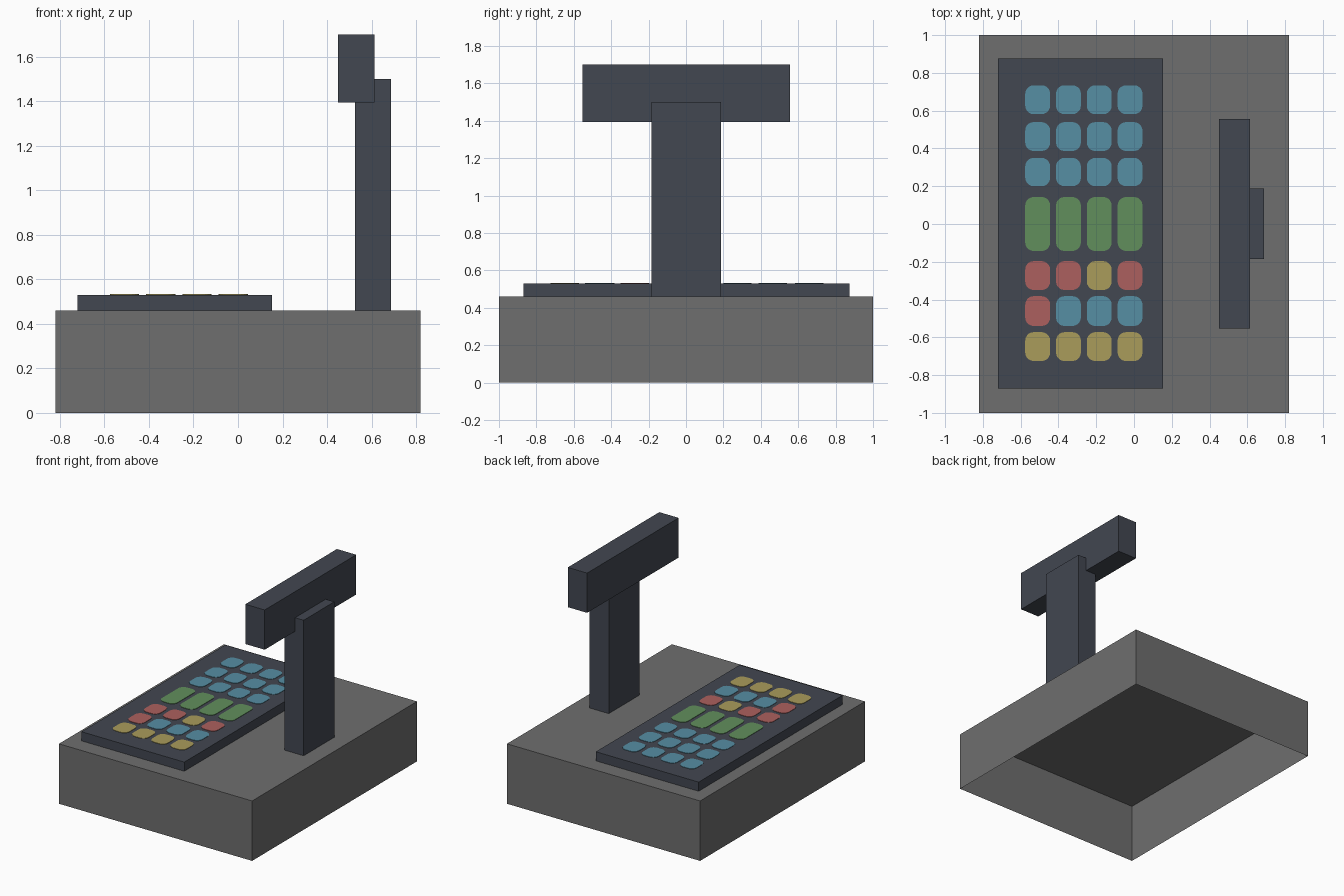
import bpy, bmesh, math

if "Cube" in bpy.data.objects:
    bpy.data.objects.remove(bpy.data.objects["Cube"])


def srgb(r, g, b):
    lin = [c / 255 / 12.92 if c < 10 else ((c / 255 + 0.055) / 1.055) ** 2.4 for c in (r, g, b)]
    return (*lin, 1.0)


def material(name, rgb):
    m = bpy.data.materials.new(name)
    m.diffuse_color = srgb(*rgb)
    m.use_nodes = True
    m.node_tree.nodes["Principled BSDF"].inputs["Base Color"].default_value = m.diffuse_color
    return m


GREY = material("grey_base", (110, 110, 110))
DARK = material("dark_slate", (66, 71, 81))
BLUE = material("key_blue", (86, 142, 163))
GREEN = material("key_green", (97, 143, 92))
RED = material("key_red", (172, 96, 94))
YELLOW = material("key_yellow", (170, 156, 91))


def finish(name, bm, mat):
    bmesh.ops.recalc_face_normals(bm, faces=bm.faces)
    me = bpy.data.meshes.new(name)
    bm.to_mesh(me)
    bm.free()
    me.materials.append(mat)
    ob = bpy.data.objects.new(name, me)
    bpy.context.collection.objects.link(ob)
    return ob


def box(name, x, y, z, mat, open_bottom=False):
    bm = bmesh.new()
    bmesh.ops.create_cube(bm, size=1)
    for v in bm.verts:
        v.co = [lo + (c + 0.5) * (hi - lo) for c, (lo, hi) in zip(v.co, (x, y, z))]
    bm.normal_update()
    if open_bottom:
        low = [f for f in bm.faces if f.normal.z < -0.5]
        bmesh.ops.delete(bm, geom=low, context='FACES_ONLY')
    return finish(name, bm, mat)


def key(name, cx, cy, w, h, z, mat, r=0.045, t=0.003, steps=5):
    # thin rounded plate, open underneath
    bm = bmesh.new()
    ring = []
    for q, (sx, sy) in enumerate(((1, 1), (-1, 1), (-1, -1), (1, -1))):
        for i in range(steps + 1):
            a = math.pi / 2 * (q + i / steps)
            ring.append((cx + sx * (w / 2 - r) + r * math.cos(a),
                         cy + sy * (h / 2 - r) + r * math.sin(a)))
    top = [bm.verts.new((x, y, z + t)) for x, y in ring]
    low = [bm.verts.new((x, y, z)) for x, y in ring]
    bm.faces.new(top)
    for i in range(len(ring)):
        j = (i + 1) % len(ring)
        bm.faces.new((top[i], low[i], low[j], top[j]))
    return finish(name, bm, mat)


# Counter body (hollow underneath), keyboard slab, display post and display
box("base", (-0.82, 0.82), (-1, 1), (0, 0.46), GREY, True)
box("key_panel", (-0.72, 0.153), (-0.87, 0.875), (0.46, 0.53), DARK, True)
box("display_post", (0.525, 0.687), (-0.185, 0.187), (0.46, 1.50), DARK, True)
box("display", (0.45, 0.614), (-0.553, 0.557), (1.395, 1.70), DARK)

# Keys: row centre, row depth, colours from left to right
rows = [
    (0.658, 0.153, [BLUE] * 4),
    (0.463, 0.153, [BLUE] * 4),
    (0.275, 0.150, [BLUE] * 4),
    (0.000, 0.286, [GREEN] * 4),
    (-0.273, 0.153, [RED, RED, YELLOW, RED]),
    (-0.461, 0.158, [RED, BLUE, BLUE, BLUE]),
    (-0.649, 0.153, [YELLOW] * 4),
]
for r, (cy, h, colours) in enumerate(rows):
    for c, mat in enumerate(colours):
        key(f"key_{r + 1}_{c + 1}", -0.51 + c * 0.163, cy, 0.132, h, 0.53, mat)
